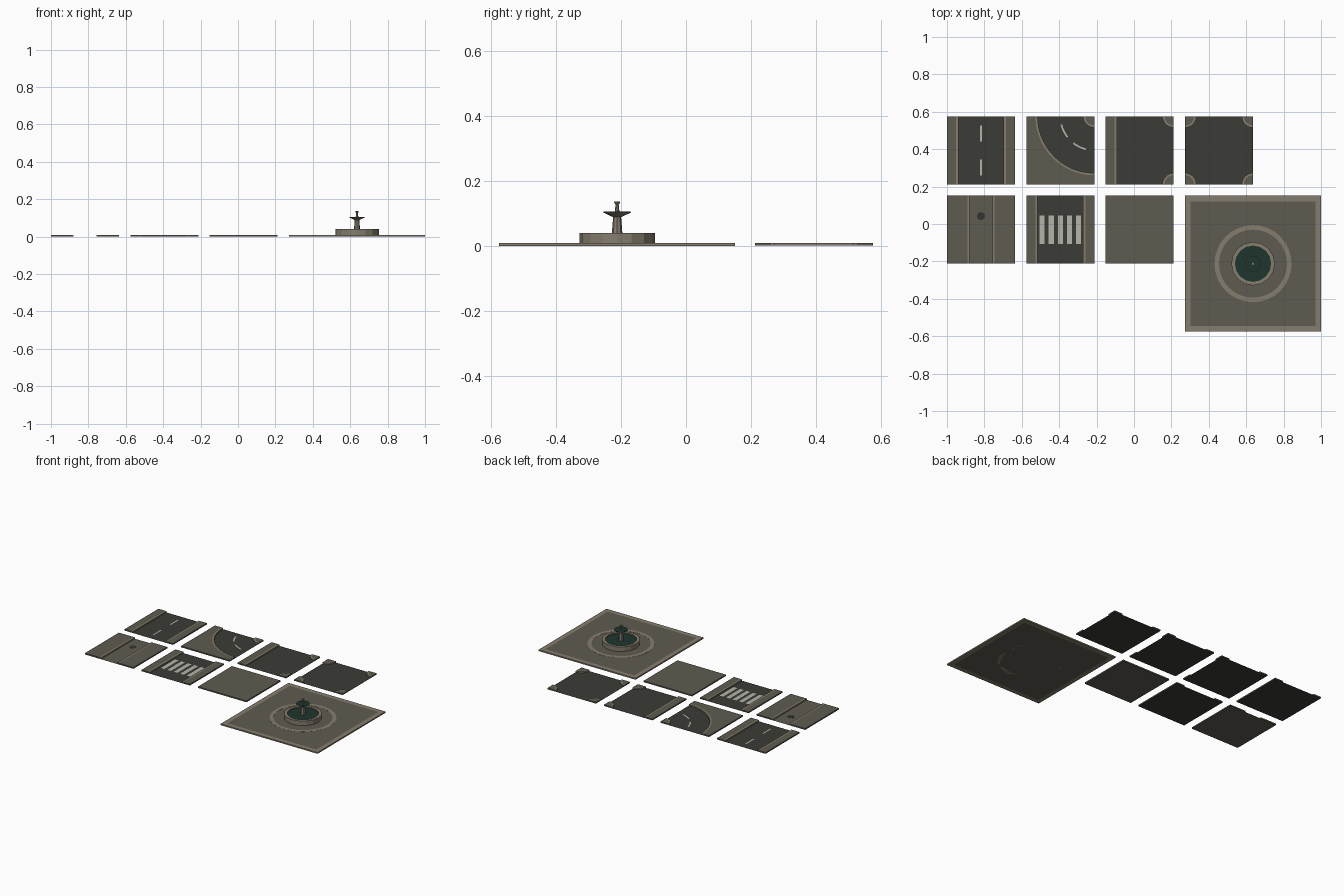
import bpy, bmesh, math

if "Cube" in bpy.data.objects:
    bpy.data.objects.remove(bpy.data.objects["Cube"])

S = 2 / 33          # one metre in model units
H = 0.15            # pavement height in metres
LIFT = 0.012        # clearance of paint and pavement above the base sheet


def material(name, r, g, b):
    m = bpy.data.materials.new(name)
    m.diffuse_color = (r, g, b, 1)
    m.use_nodes = True
    m.node_tree.nodes["Principled BSDF"].inputs["Base Color"].default_value = m.diffuse_color
    return m


ASPHALT = material("asphalt", 0.044, 0.044, 0.037)
PAVING = material("paving", 0.112, 0.106, 0.080)
KERB = material("kerb_stone", 0.235, 0.205, 0.156)
PAINT = material("road_paint", 0.46, 0.46, 0.40)
IRON = material("drain_iron", 0.034, 0.034, 0.031)
WATER = material("water", 0.013, 0.036, 0.026)


def finish(name, bm, mat):
    bmesh.ops.recalc_face_normals(bm, faces=bm.faces)
    bmesh.ops.scale(bm, vec=(S, S, S), verts=bm.verts)
    me = bpy.data.meshes.new(name)
    bm.to_mesh(me)
    bm.free()
    me.materials.append(mat)
    ob = bpy.data.objects.new(name, me)
    bpy.context.collection.objects.link(ob)
    return ob


def prism(name, pts, z0, z1, mat, at=(0, 0)):
    """Extrude an outline; equal heights give a single flat sheet."""
    bm = bmesh.new()
    f = bm.faces.new([bm.verts.new((x + at[0], y + at[1], z0)) for x, y in pts])
    if z1 > z0:
        top = bmesh.ops.extrude_face_region(bm, geom=[f], use_keep_orig=True)["geom"]
        bmesh.ops.translate(bm, vec=(0, 0, z1 - z0),
                            verts=[v for v in top if isinstance(v, bmesh.types.BMVert)])
    ob = finish(name, bm, mat)
    if z1 == z0:
        if ob.data.polygons[0].normal.z < 0:
            ob.data.flip_normals()
    return ob


def rect(x0, y0, x1, y1):
    return [(x0, y0), (x1, y0), (x1, y1), (x0, y1)]


def arc(cx, cy, r, a0, a1, n):
    return [(cx + r * math.cos(math.radians(a0 + (a1 - a0) * i / n)),
             cy + r * math.sin(math.radians(a0 + (a1 - a0) * i / n))) for i in range(n + 1)]


def band(cx, cy, r0, r1, a0, a1, n):
    return arc(cx, cy, r0, a0, a1, n) + arc(cx, cy, r1, a1, a0, n)


def lathe(name, profile, n, mat, at, closed=False):
    """Revolve (radius, height) points; ends are capped unless closed."""
    bm = bmesh.new()
    rings = [[bm.verts.new((at[0] + r * math.cos(2 * math.pi * i / n),
                            at[1] + r * math.sin(2 * math.pi * i / n), z)) for i in range(n)]
             for r, z in profile]
    pairs = list(zip(rings, rings[1:])) + ([(rings[-1], rings[0])] if closed else [])
    for a, b in pairs:
        for i in range(n):
            j = (i + 1) % n
            bm.faces.new((a[i], a[j], b[j], b[i]))
    if not closed:
        bm.faces.new(rings[0])
        bm.faces.new(rings[-1])
    return finish(name, bm, mat)


def ring(name, r0, r1, z0, z1, n, mat, at):
    return lathe(name, [(r0, z0), (r1, z0), (r1, z1), (r0, z1)], n, mat, at, True)


def tile_centre(col, row):
    return (-16.5 + 7 * col + 3, 6.5 if row == 0 else -0.5)


def base(name, mat, c):
    prism(name + "_base", rect(-3, -3, 3, 3), 0, 0, mat, c)


def side(name, c, s, width=1.0):
    """Straight pavement with kerb on the left (s=-1) or right (s=1)."""
    k = 3 - width
    prism(name + "_pavement", rect(s * 3, -3, s * (k + 0.2), 3), LIFT, H, PAVING, c)
    prism(name + "_kerb", rect(s * (k + 0.2), -3, s * k, 3), LIFT, H, KERB, c)


def corner(name, c, sx, sy):
    """Quarter-round pavement corner with kerb."""
    a = {(1, 1): 180, (-1, 1): 270, (-1, -1): 0, (1, -1): 90}[(sx, sy)]
    x, y = 3 * sx, 3 * sy
    prism(name + "_corner_pavement", [(x, y)] + arc(x, y, 0.8, a, a + 90, 8), LIFT, H, PAVING, c)
    prism(name + "_corner_kerb", band(x, y, 0.8, 1.0, a, a + 90, 8), LIFT, H, KERB, c)


# Straight road
c = tile_centre(0, 0)
base("straight", ASPHALT, c)
for s in (-1, 1):
    side("straight", c, s)
    prism("straight_dash", rect(-0.075, s * 1.5 - 0.7, 0.075, s * 1.5 + 0.7), LIFT, LIFT, PAINT, c)

# Bend, centred on its back right corner
c = tile_centre(1, 0)
base("bend", ASPHALT, c)
prism("bend_outer_pavement", arc(3, 3, 5.2, 180, 270, 16) + [(3, -3), (-3, -3), (-3, 3)],
      LIFT, H, PAVING, c)
prism("bend_outer_kerb", band(3, 3, 5.0, 5.2, 180, 270, 16), LIFT, H, KERB, c)
corner("bend", c, 1, 1)
for a in (194, 232):
    prism("bend_dash", band(3, 3, 2.925, 3.075, a, a + 24, 5), LIFT, LIFT, PAINT, c)

# T junction
c = tile_centre(2, 0)
base("t_junction", ASPHALT, c)
side("t_junction", c, -1)
for s in (-1, 1):
    corner("t_junction", c, 1, s)

# Crossroads
c = tile_centre(3, 0)
base("crossroads", ASPHALT, c)
for sx in (-1, 1):
    for sy in (-1, 1):
        corner("crossroads", c, sx, sy)

# Alley with drain cover
c = tile_centre(0, 1)
base("alley", PAVING, c)
for s in (-1, 1):
    side("alley", c, s, 2.0)
prism("alley_drain_cover", arc(0, 1.2, 0.35, 0, 337.5, 15), LIFT, 0.03, IRON, c)

# Pedestrian crossing
c = tile_centre(1, 1)
base("crossing", ASPHALT, c)
for s in (-1, 1):
    side("crossing", c, s)
for i in range(-2, 3):
    prism("crossing_stripe", rect(i * 0.8 - 0.225, -1.25, i * 0.8 + 0.225, 1.25), LIFT, LIFT, PAINT, c)

# Plain pavement tile
prism("plain_pavement", rect(-3, -3, 3, 3), 0, H, PAVING, tile_centre(2, 1))

# Plaza with kerb border and inlaid ring
c = (10.5, -3.5)
prism("plaza_paving", rect(-5.5, -5.5, 5.5, 5.5), 0, H, PAVING, c)
for s in (-1, 1):
    prism("plaza_border_long", rect(-6, s * 5.5, 6, s * 6), 0, H, KERB, c)
    prism("plaza_border_short", rect(s * 5.5, -5.5, s * 6, 5.5), 0, H, KERB, c)
ring("plaza_ring", 3.0, 3.4, -0.0, H + 0.01, 32, KERB, c)

# Fountain
ring("fountain_basin", 1.6, 1.92, H, 0.66, 16, KERB, c)
lathe("fountain_water", [(1.6, H), (1.6, 0.56)], 16, WATER, c)
lathe("fountain_column", [(0.28, 0.5), (0.2, 1.5)], 8, KERB, c)
lathe("fountain_bowl", [(0.2, 1.46), (0.71, 1.7), (0.71, 1.73)], 16, KERB, c)
lathe("fountain_bowl_water", [(0.68, 1.72), (0.68, 1.75)], 16, WATER, c)
lathe("fountain_spout", [(0.12, 1.7), (0.08, 2.1), (0.15, 2.2), (0.15, 2.25)], 8, KERB, c)
